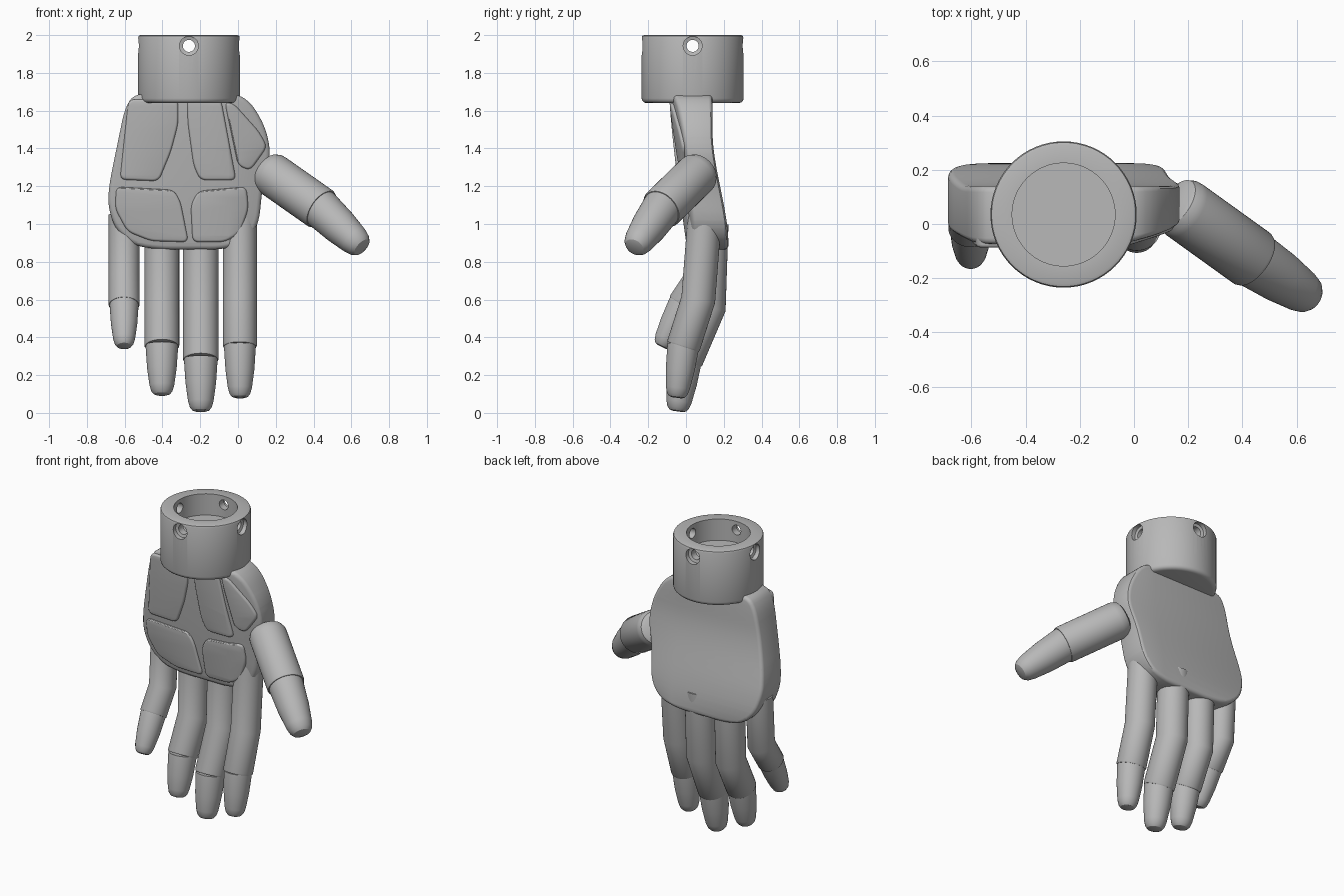
import bpy, bmesh, math
from mathutils import Vector

if "Cube" in bpy.data.objects:
    bpy.data.objects.remove(bpy.data.objects["Cube"], do_unlink=True)

GREY = (0.48, 0.48, 0.48, 1)
grey = bpy.data.materials.new("plain_grey")
grey.use_nodes = True
grey.diffuse_color = GREY
grey.node_tree.nodes["Principled BSDF"].inputs["Base Color"].default_value = GREY


def smooth(obj):
    bpy.ops.object.select_all(action='DESELECT')
    obj.select_set(True)
    bpy.context.view_layer.objects.active = obj
    bpy.ops.object.shade_smooth_by_angle(angle=math.radians(32))


def finish(name, bm):
    bmesh.ops.recalc_face_normals(bm, faces=bm.faces)
    mesh = bpy.data.meshes.new(name)
    bm.to_mesh(mesh)
    bm.free()
    mesh.materials.append(grey)
    obj = bpy.data.objects.new(name, mesh)
    bpy.context.collection.objects.link(obj)
    smooth(obj)
    return obj


def tube(name, points, radii, sides=40):
    """Sweep a circle along a polyline, with mitred joints and flat caps."""
    pts = [Vector(p) for p in points]
    dirs = [(b - a).normalized() for a, b in zip(pts, pts[1:])]
    bm = bmesh.new()
    u = dirs[0].orthogonal().normalized()
    rings = []
    for i, (p, r) in enumerate(zip(pts, radii)):
        d = dirs[max(i - 1, 0)]
        nxt = dirs[min(i, len(dirs) - 1)]
        n = (d + nxt).normalized()
        v = d.cross(u)
        ring = []
        for k in range(sides):
            a = math.tau * k / sides
            off = r * (u * math.cos(a) + v * math.sin(a))
            ring.append(bm.verts.new(p + off - d * (off.dot(n) / d.dot(n))))
        rings.append(ring)
        u = d.rotation_difference(nxt) @ u
    for a, b in zip(rings, rings[1:]):
        for k in range(sides):
            j = (k + 1) % sides
            bm.faces.new((a[k], a[j], b[j], b[k]))
    bm.faces.new(rings[0])
    bm.faces.new(rings[-1])
    return finish(name, bm)


def rounded(points, radius, steps=5):
    """Round each corner of a closed outline."""
    out = []
    pts = [Vector(p) for p in points]
    for i, p in enumerate(pts):
        a, b = pts[i - 1] - p, pts[(i + 1) % len(pts)] - p
        a = p + a.normalized() * min(radius, a.length * 0.45)
        b = p + b.normalized() * min(radius, b.length * 0.45)
        for s in range(steps + 1):
            t = s / steps
            out.append(a * (1 - t) ** 2 + p * 2 * t * (1 - t) + b * t * t)
    return out


def palm_front(x, z):
    u = min(max((1.69 - z) / 0.82, 0), 1)
    return -0.075 + 0.095 * u ** 1.3 + 0.22 * max(x + 0.05, 0)


def palm_back(x, z):
    u = min(max((1.5 - z) / 0.62, 0), 1)
    return 0.14 + 0.085 * u * u * (3 - 2 * u)


def plate(name, outline, radius, depth, bevel, front, back, both=False):
    """Bevelled slab from an x-z outline, bent between two surfaces."""
    bm = bmesh.new()
    face = bm.faces.new([bm.verts.new((p.x, 0, p.y)) for p in rounded(outline, radius)])
    ext = bmesh.ops.extrude_face_region(bm, geom=[face], use_keep_orig=True)
    for v in ext["geom"]:
        if isinstance(v, bmesh.types.BMVert):
            v.co.y = depth
    bmesh.ops.recalc_face_normals(bm, faces=bm.faces)
    rim = [e for e in bm.edges if e.verts[0].co.y == e.verts[1].co.y
           and (both or e.verts[0].co.y == 0)]
    bmesh.ops.bevel(bm, geom=rim, offset=bevel, segments=3, profile=0.5,
                    affect='EDGES', clamp_overlap=False)
    cuts = [((0, 0, 0.9 + 0.04 * k), (0, 0, 1)) for k in range(20)]
    cuts.append(((-0.05, 0, 0), (1, 0, 0)))
    for co, no in cuts:
        bmesh.ops.bisect_plane(bm, geom=bm.verts[:] + bm.edges[:] + bm.faces[:],
                               plane_co=co, plane_no=no)
    for v in bm.verts:
        t = v.co.y / depth
        x, z = v.co.x, v.co.z
        v.co.y = front(x, z) * (1 - t) + back(x, z) * t
    return finish(name, bm)


# Palm slab
plate("palm", [(-0.55, 1.69), (-0.60, 1.61), (-0.68, 1.22), (-0.69, 1.10), (-0.65, 0.97),
               (-0.55, 0.885), (-0.42, 0.865), (-0.08, 0.865), (0.04, 0.90), (0.11, 1.0),
               (0.13, 1.2), (0.175, 1.36), (0.15, 1.5), (0.08, 1.63), (0.0, 1.69)],
      0.07, 0.21, 0.022, palm_front, palm_back, both=True)

# Raised pads on the palm
pads = {
    "outer_heel_pad": [(-0.58, 1.66), (-0.317, 1.66), (-0.317, 1.53), (-0.355, 1.385),
                       (-0.42, 1.227), (-0.625, 1.235)],
    "inner_heel_pad": [(-0.27, 1.66), (-0.09, 1.66), (-0.01, 1.232), (-0.20, 1.232),
                       (-0.235, 1.31), (-0.265, 1.53)],
    "thumb_pad": [(-0.07, 1.645), (-0.02, 1.635), (0.11, 1.49), (0.155, 1.41),
                  (0.065, 1.283), (0.0, 1.31)],
    "outer_finger_pad": [(-0.645, 1.197), (-0.34, 1.18), (-0.305, 1.12), (-0.262, 0.904),
                         (-0.46, 0.91), (-0.585, 0.96), (-0.65, 1.08)],
    "inner_finger_pad": [(-0.25, 1.10), (-0.21, 1.175), (0.045, 1.197), (0.055, 1.08),
                         (0.01, 0.95), (-0.07, 0.905), (-0.24, 0.904)],
}
for name, outline in pads.items():
    plate(name, outline, 0.035, 0.035, 0.012,
          lambda x, z: palm_front(x, z) - 0.014,
          lambda x, z: palm_front(x, z) + 0.021)

# Fingers and thumb: root, knuckle, tip joint, end, radius
digits = {
    "index_finger": ((0.01, 0.10, 1.05), (0.01, 0.065, 0.60), (0.01, -0.015, 0.35),
                     (0.01, -0.05, 0.08), 0.09),
    "middle_finger": ((-0.197, 0.13, 1.0), (-0.197, 0.115, 0.56), (-0.197, -0.005, 0.28),
                      (-0.197, -0.045, 0.008), 0.095),
    "ring_finger": ((-0.403, 0.125, 1.0), (-0.403, 0.11, 0.57), (-0.403, 0.0, 0.35),
                    (-0.403, -0.05, 0.095), 0.092),
    "little_finger": ((-0.603, 0.10, 1.05), (-0.603, 0.08, 0.72), (-0.603, -0.02, 0.57),
                      (-0.603, -0.13, 0.35), 0.082),
}
TIP = [(-0.04, 0.93), (0.03, 0.93), (0.45, 0.85), (0.8, 0.71), (0.92, 0.61),
       (0.98, 0.47), (1.0, 0.3)]


def tip(name, joint, end, r):
    a, b = Vector(joint), Vector(end)
    tube(name, [a.lerp(b, t) for t, _ in TIP], [r * k for _, k in TIP])


for name, (root, knuckle, joint, end, r) in digits.items():
    lip = Vector(joint).lerp(Vector(knuckle), 0.03)
    tube(name, [root, knuckle, lip, joint], [r, r, r, r * 0.96])
    tip(name + "_tip", joint, end, r)

root, joint = Vector((0.155, 0.075, 1.28)), Vector((0.44, -0.13, 1.08))
spots = [(-0.03, 0.7), (0.0, 0.88), (0.06, 0.98), (0.12, 1), (0.98, 1), (1.01, 0.96)]
tube("thumb", [root.lerp(joint, t) for t, _ in spots], [0.115 * k for _, k in spots])
tip("thumb_tip", joint, (0.66, -0.275, 0.873), 0.113)

# Hollow wrist cuff
CX, CY = -0.26, 0.035
profile = [(0, 1.64), (0.245, 1.64), (0.258, 1.644), (0.267, 1.653), (0.27, 1.665),
           (0.27, 1.985), (0.266, 1.996), (0.256, 2.0), (0.19, 2.0), (0.19, 1.86), (0, 1.86)]
bm = bmesh.new()
vs = [bm.verts.new((CX + r, CY, z)) for r, z in profile]
es = [bm.edges.new(pair) for pair in zip(vs, vs[1:])]
bmesh.ops.spin(bm, geom=vs + es, cent=(CX, CY, 0), axis=(0, 0, 1), angle=math.tau, steps=64)
bmesh.ops.remove_doubles(bm, verts=bm.verts, dist=0.0005)
cuff = finish("wrist_cuff", bm)

# Four countersunk screw holes
for k in range(4):
    d = Vector((math.cos(k * math.pi / 2), math.sin(k * math.pi / 2), 0))
    c = Vector((CX, CY, 1.943))
    cutter = tube("hole_cutter", [c + d * t for t in (0.1, 0.235, 0.24, 0.3)],
                  [0.032, 0.032, 0.05, 0.05], 24)
    cutter.hide_render = True
    mod = cuff.modifiers.new("hole", 'BOOLEAN')
    mod.operation, mod.solver, mod.object = 'DIFFERENCE', 'EXACT', cutter
    bpy.context.view_layer.objects.active = cuff
    bpy.ops.object.modifier_apply(modifier=mod.name)
    bpy.data.objects.remove(cutter, do_unlink=True)
smooth(cuff)
